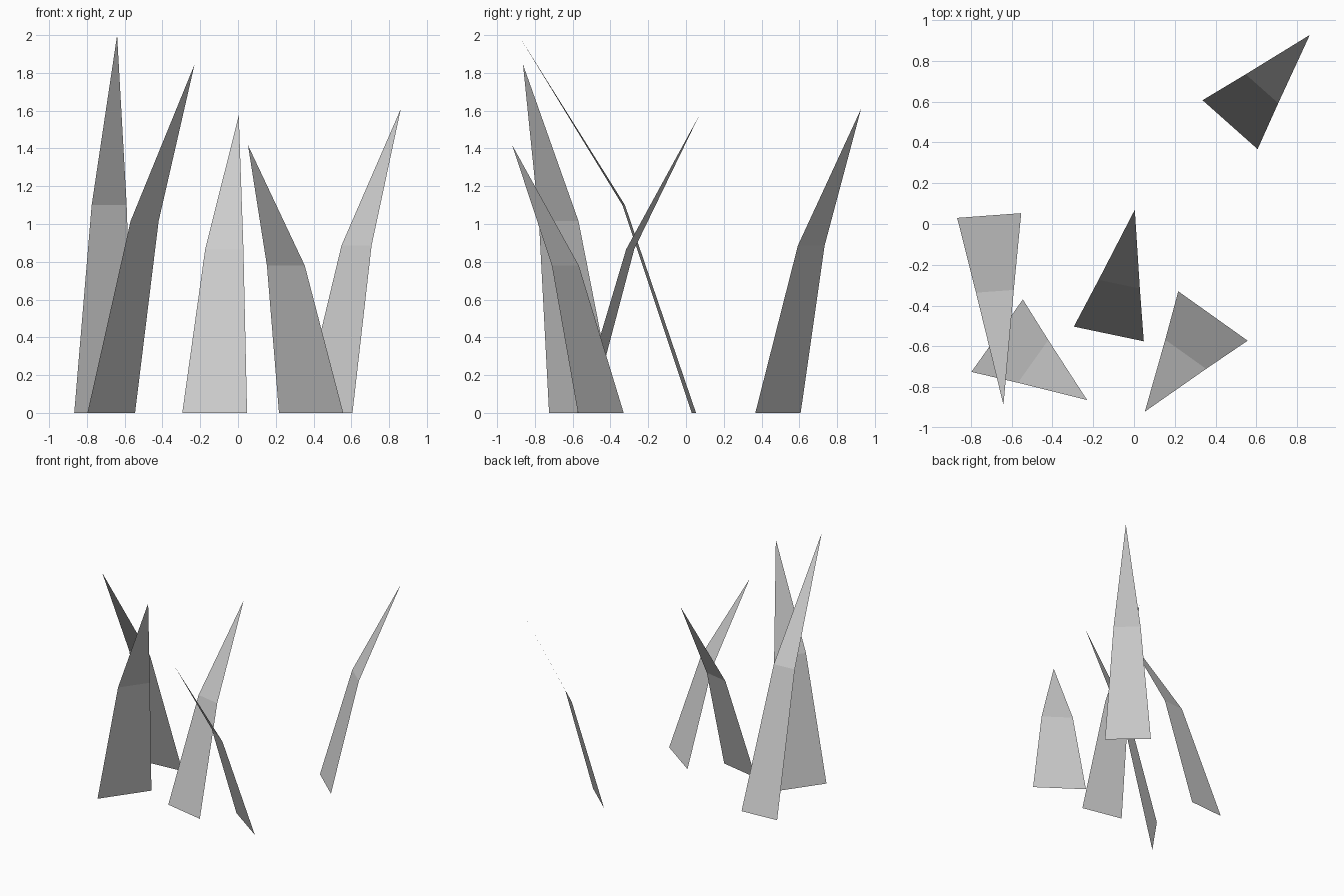
import bpy
from mathutils import Vector

cube = bpy.data.objects.get("Cube")
if cube:
    bpy.data.objects.remove(cube, do_unlink=True)

# One pale grey for all blades
grey = bpy.data.materials.new("pale_grey")
grey.use_nodes = True
colour = (0.6, 0.6, 0.6, 1)
grey.diffuse_color = colour
grey.node_tree.nodes["Principled BSDF"].inputs["Base Color"].default_value = colour

BEND_HEIGHT = 0.55   # share of the blade height where it bends
BEND_REACH = 0.4     # share of the lean reached at the bend
BEND_WIDTH = 0.59    # width left at the bend


def make_blade(name, left, right, tip):
    """Flat two-section grass blade: tapering quad below, pointed triangle above."""
    left, right, tip = Vector((*left, 0)), Vector((*right, 0)), Vector(tip)
    centre = (left + right) / 2
    half = (right - left) / 2
    bend = centre + (tip - centre) * BEND_REACH
    bend.z = tip.z * BEND_HEIGHT
    verts = [left, right, bend + half * BEND_WIDTH, bend - half * BEND_WIDTH, tip]
    mesh = bpy.data.meshes.new(name)
    mesh.from_pydata(verts, [], [(0, 1, 2, 3), (3, 2, 4)])
    mesh.materials.append(grey)
    blade = bpy.data.objects.new(name, mesh)
    bpy.context.collection.objects.link(blade)


# Base corners and tip of each blade
make_blade("tall_blade", (-0.867, 0.03), (-0.553, 0.053), (-0.64, -0.887, 2.0))
make_blade("right_leaning_blade", (-0.797, -0.725), (-0.545, -0.37), (-0.23, -0.863, 1.845))
make_blade("middle_blade", (-0.295, -0.503), (0.048, -0.575), (0.004, 0.07, 1.575))
make_blade("short_blade", (0.217, -0.33), (0.557, -0.572), (0.053, -0.92, 1.417))
make_blade("rear_blade", (0.336, 0.607), (0.606, 0.367), (0.862, 0.927, 1.61))
